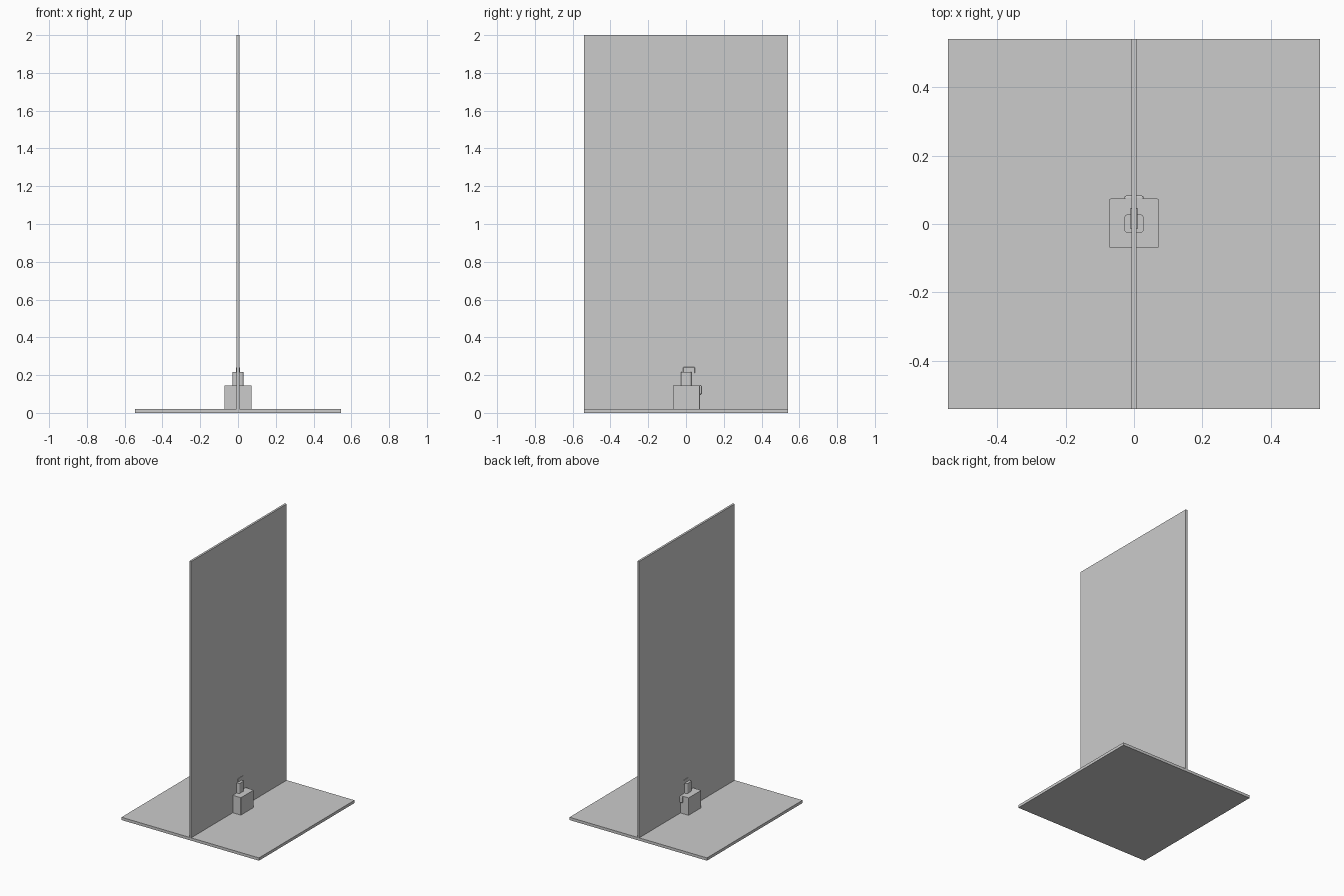
import bpy, bmesh

if "Cube" in bpy.data.objects:
    bpy.data.objects.remove(bpy.data.objects["Cube"])


def box(name, x, y, z, bevel=0.0, vertical_only=False, segments=3):
    """Box from (min, max) ranges, with optionally rounded edges."""
    bm = bmesh.new()
    bmesh.ops.create_cube(bm, size=1)
    for v in bm.verts:
        v.co = [r[0] if c < 0 else r[1] for c, r in zip(v.co, (x, y, z))]
    if bevel:
        edges = [e for e in bm.edges if not vertical_only
                 or abs(e.verts[0].co.z - e.verts[1].co.z) > 1e-5]
        bmesh.ops.bevel(bm, geom=edges, offset=bevel, segments=segments,
                        profile=0.5, affect='EDGES')
    mesh = bpy.data.meshes.new(name)
    bm.to_mesh(mesh)
    bm.free()
    obj = bpy.data.objects.new(name, mesh)
    bpy.context.collection.objects.link(obj)
    return obj


# Crossing flat panels
box("floor_panel", (-0.545, 0.545), (-0.541, 0.541), (0.005, 0.02))
box("underside_panel", (-0.545, 0.545), (-0.541, 0.541), (0, 0.005))
box("upright_panel", (-0.0075, 0.0075), (-0.541, 0.541), (0.003, 2.0))

# Small device: body, rear bump, neck and top tab
box("device_body", (-0.072, 0.072), (-0.07, 0.074), (0.002, 0.145), 0.003, True)
box("rear_bump", (-0.028, 0.028), (0.06, 0.083), (0.098, 0.144), 0.006)
box("neck", (-0.028, 0.028), (-0.026, 0.028), (0.14, 0.217), 0.009, True)
box("top_tab", (-0.010, 0.010), (-0.015, 0.047), (0.21, 0.242), 0.002)
